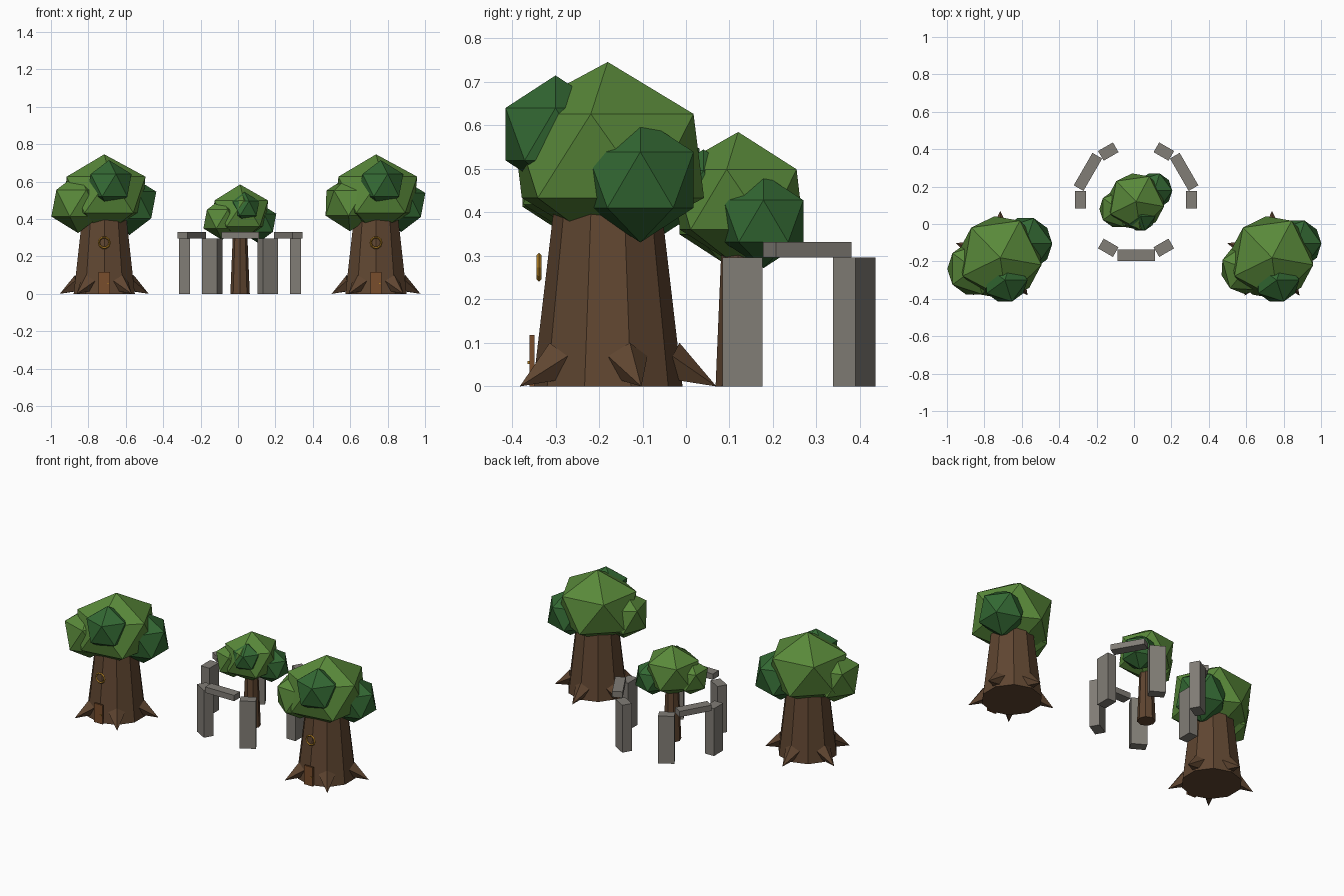
import bpy, bmesh
from math import pi, radians, cos, sin
from mathutils import Matrix, Vector

if "Cube" in bpy.data.objects:
    bpy.data.objects.remove(bpy.data.objects["Cube"], do_unlink=True)


def material(name, r, g, b):
    m = bpy.data.materials.new(name)
    m.use_nodes = True
    m.diffuse_color = (r, g, b, 1)
    m.node_tree.nodes["Principled BSDF"].inputs["Base Color"].default_value = (r, g, b, 1)
    return m


BARK = material("bark_brown", 0.115, 0.06, 0.03)
DOOR = material("door_brown", 0.19, 0.075, 0.025)
GOLD = material("gold", 0.45, 0.22, 0.02)
LEAF = material("leaf_green", 0.10, 0.25, 0.042)
DARK = material("dark_leaf_green", 0.033, 0.14, 0.033)
STONE = material("stone_grey", 0.22, 0.205, 0.18)


def finish(bm, name, mat):
    mesh = bpy.data.meshes.new(name)
    bm.to_mesh(mesh)
    bm.free()
    mesh.materials.append(mat)
    obj = bpy.data.objects.new(name, mesh)
    bpy.context.collection.objects.link(obj)
    return obj


def box(name, mat, centre, size, angle=0):
    bm = bmesh.new()
    m = Matrix.Translation(centre) @ Matrix.Rotation(angle, 4, 'Z') @ Matrix.Diagonal((*size, 1))
    bmesh.ops.create_cube(bm, size=1, matrix=m)
    return finish(bm, name, mat)


def cone(name, mat, start, end, r1, r2, sides):
    start, end = Vector(start), Vector(end)
    axis = end - start
    turn = Matrix() if axis.x == axis.y == 0 else axis.to_track_quat('Z', 'Y').to_matrix().to_4x4()
    bm = bmesh.new()
    bmesh.ops.create_cone(bm, cap_ends=True, segments=sides, radius1=r1, radius2=r2,
                          depth=axis.length,
                          matrix=Matrix.Translation((start + end) / 2) @ turn)
    return finish(bm, name, mat)


def foliage(name, mat, centre, r, rz=None, spin=0):
    bm = bmesh.new()
    m = (Matrix.Translation(centre) @ Matrix.Rotation(radians(spin), 4, 'Z')
         @ Matrix.Diagonal((r, r, rz or r, 1)))
    bmesh.ops.create_icosphere(bm, subdivisions=1, radius=1, matrix=m)
    return finish(bm, name, mat)


def big_tree(side, x, y, side_r, left_r, spin):
    cone(side + "_trunk", BARK, (x, y, 0), (x, y, 0.46), 0.172, 0.118, 10)
    # Five pointed roots around the base
    for i in range(5):
        a = radians(90 + 72 * i)
        c, s = cos(a), sin(a)
        cone(f"{side}_root_{i + 1}", BARK, (x + 0.142 * c, y + 0.142 * s, 0.056),
             (x + 0.25 * c, y + 0.25 * s, 0), 0.05, 0, 5)
    # Door, knob and round window frame
    box(side + "_door", DOOR, (x, y - 0.174, 0.059), (0.06, 0.011, 0.118))
    box(side + "_door_knob", GOLD, (x + 0.02, y - 0.181, 0.055), (0.007, 0.006, 0.007))
    bpy.ops.mesh.primitive_torus_add(major_segments=10, minor_segments=4,
                                     major_radius=0.029, minor_radius=0.006,
                                     location=(x, y - 0.158, 0.274), rotation=(pi / 2, 0, 0))
    ring = bpy.context.object
    ring.name = side + "_window_ring"
    ring.data.materials.append(GOLD)
    # Canopy
    foliage(side + "_canopy", LEAF, (x, y, 0.53), 0.25, 0.216, -10)
    foliage(side + "_canopy_front", DARK, (x + 0.025, y - 0.12, 0.58), 0.135)
    foliage(side + "_canopy_side", DARK, (x + 0.135, y + 0.075, 0.475), side_r)
    foliage(side + "_canopy_lobe", LEAF, (x - 0.14, y - 0.06, 0.485), left_r, spin=spin)


big_tree("right", -0.715, -0.18, 0.16, 0.16, 0)
big_tree("left", 0.738, -0.18, 0.144, 0.15, 15)

# Small tree in the middle
cone("small_trunk", BARK, (0.011, 0.12, 0), (0.011, 0.12, 0.38), 0.052, 0.036, 8)
foliage("small_canopy", LEAF, (0.011, 0.12, 0.43), 0.17, 0.155, -10)
foliage("small_canopy_front", DARK, (0.035, 0.04, 0.457), 0.088)
foliage("small_canopy_side", DARK, (0.108, 0.178, 0.38), 0.108)
foliage("small_canopy_lobe", LEAF, (-0.085, 0.08, 0.4), 0.112)

# Stone circle: six pillars and three lintels
for i in range(6):
    a = i * pi / 3
    box(f"stone_pillar_{i + 1}", STONE,
        (0.011 + 0.297 * cos(a), 0.13 + 0.297 * sin(a), 0.148), (0.06, 0.092, 0.296), a)
for i in range(3):
    a = pi / 6 + i * 2 * pi / 3
    box(f"stone_lintel_{i + 1}", STONE,
        (0.011 + 0.297 * cos(a), 0.13 + 0.297 * sin(a), 0.314), (0.06, 0.2, 0.036), a)
